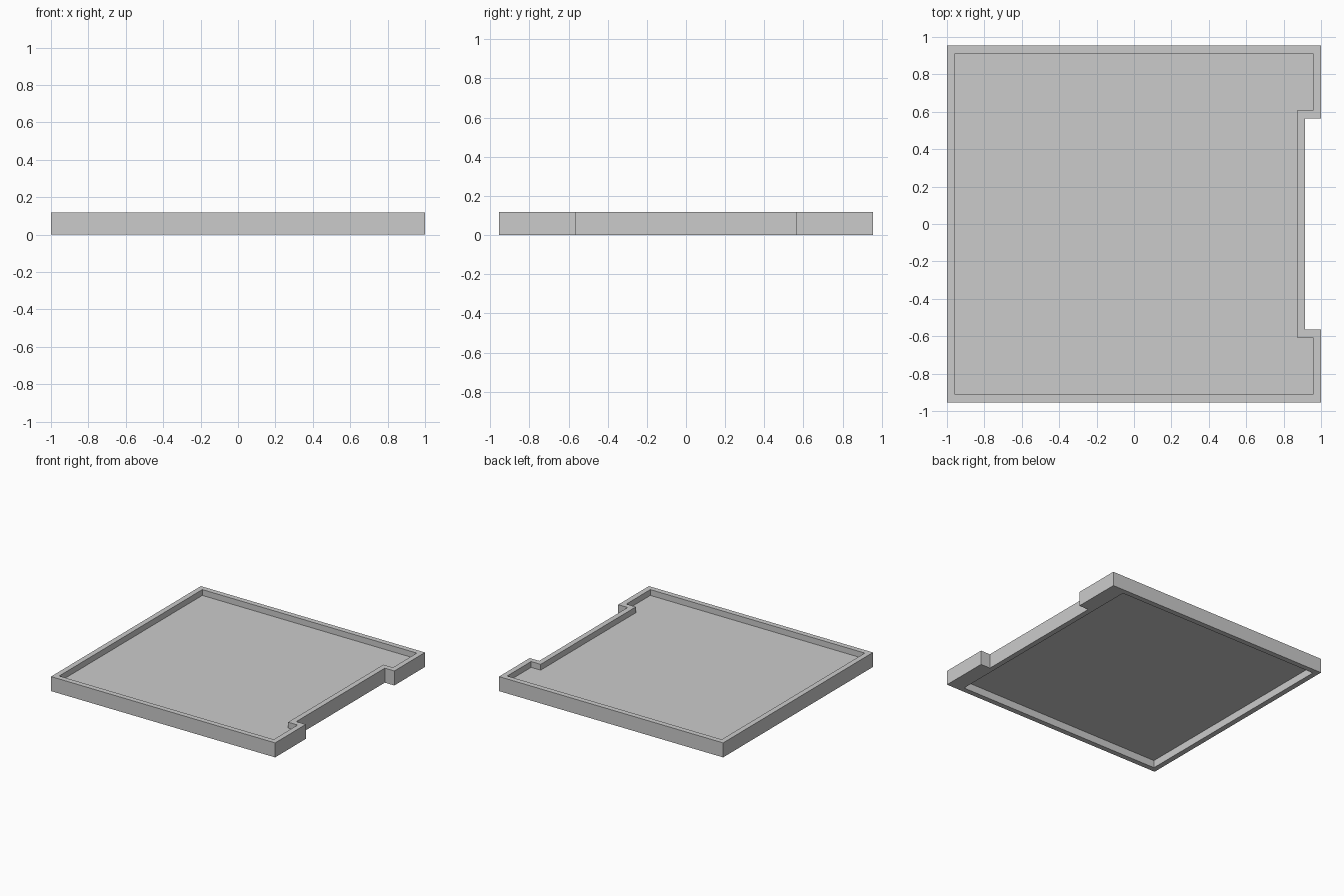
import bpy, bmesh

if "Cube" in bpy.data.objects:
    bpy.data.objects.remove(bpy.data.objects["Cube"])

HALF_X, HALF_Y, HEIGHT = 1.0, 0.955, 0.117
WALL = 0.043
NOTCH_X, NOTCH_Y = 0.915, 0.564
FLOOR_LOW, FLOOR_HIGH = 0.06, 0.07


def prism(name, outline, z0, z1):
    """Extrude a closed plan outline from z0 to z1."""
    bm = bmesh.new()
    face = bm.faces.new([bm.verts.new((x, y, z0)) for x, y in outline])
    top = bmesh.ops.extrude_face_region(bm, geom=[face])["geom"]
    verts = [v for v in top if isinstance(v, bmesh.types.BMVert)]
    bmesh.ops.translate(bm, verts=verts, vec=(0, 0, z1 - z0))
    bmesh.ops.recalc_face_normals(bm, faces=bm.faces)
    mesh = bpy.data.meshes.new(name)
    bm.to_mesh(mesh)
    bm.free()
    obj = bpy.data.objects.new(name, mesh)
    bpy.context.collection.objects.link(obj)
    return obj


def notched(inset):
    """Tray outline with the right-hand notch, moved inward by inset."""
    x, y = HALF_X - inset, HALF_Y - inset
    nx, ny = NOTCH_X - inset, NOTCH_Y + inset
    return [(-x, -y), (x, -y), (x, -ny), (nx, -ny),
            (nx, ny), (x, ny), (x, y), (-x, y)]


def cut(target, cutter):
    cutter.hide_render = True
    cutter.hide_set(True)
    mod = target.modifiers.new(cutter.name, 'BOOLEAN')
    mod.operation = 'DIFFERENCE'
    mod.solver = 'EXACT'
    mod.object = cutter


# Tray body with raised rim
tray = prism("tray", notched(0), 0, HEIGHT)

# Upper recess follows the notch
cut(tray, prism("upper_recess_cutter", notched(WALL), FLOOR_HIGH, HEIGHT + 0.1))

# Lower recess is a plain rectangle ending at the notch wall
x0, x1, y = -HALF_X + WALL, NOTCH_X - WALL, HALF_Y - WALL
cut(tray, prism("lower_recess_cutter",
                [(x0, -y), (x1, -y), (x1, y), (x0, y)], -0.1, FLOOR_LOW))
